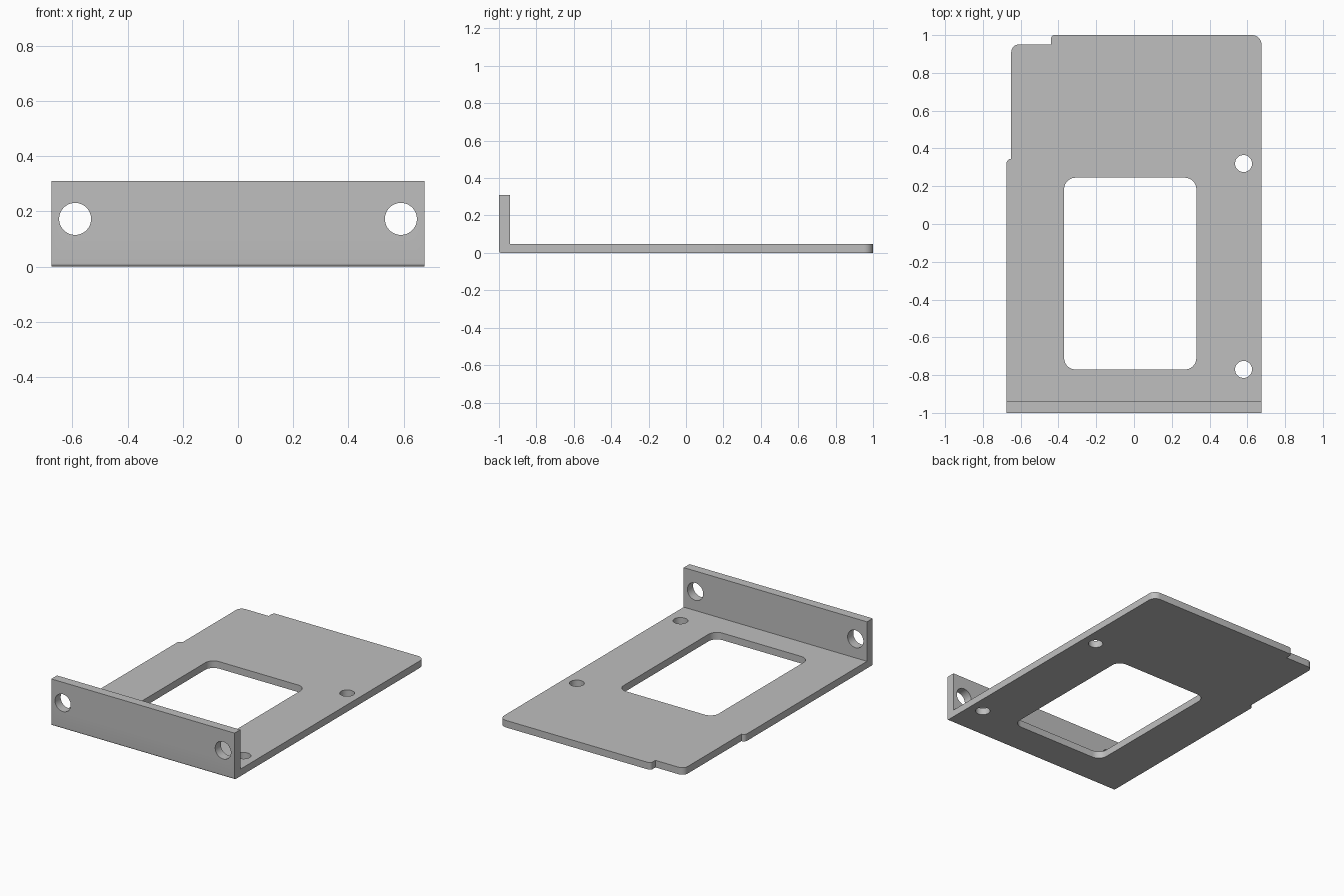
import bpy
import bmesh
from math import sin, cos, pi, radians
from mathutils import Vector, Matrix

if "Cube" in bpy.data.objects:
    bpy.data.objects.remove(bpy.data.objects["Cube"], do_unlink=True)

HALF_W = 0.675
SHEET = 0.047
FLANGE_BACK = -0.94

grey = bpy.data.materials.new("bare_metal_grey")
grey.use_nodes = True
grey.diffuse_color = (0.52, 0.52, 0.52, 1)
grey.node_tree.nodes["Principled BSDF"].inputs["Base Color"].default_value = (0.52, 0.52, 0.52, 1)


def rounded(corners, steps=8):
    """Outline from (x, y, radius) corners, with right-angle corners rounded."""
    pts = []
    for i, (x, y, r) in enumerate(corners):
        p = Vector((x, y))
        if r == 0:
            pts.append(p)
            continue
        a = (Vector(corners[i - 1][:2]) - p).normalized() * r
        b = (Vector(corners[(i + 1) % len(corners)][:2]) - p).normalized() * r
        for k in range(steps + 1):
            t = k / steps * pi / 2
            pts.append(p + a * (1 - sin(t)) + b * (1 - cos(t)))
    return pts


def circle(x, y, r, sides=48):
    return [Vector((x + r * cos(2 * pi * k / sides), y + r * sin(2 * pi * k / sides)))
            for k in range(sides)]


def prism(name, outline, low, high, matrix=Matrix()):
    """Extrude an outline from low to high along its own z, then place it."""
    bm = bmesh.new()
    face = bm.faces.new([bm.verts.new((p.x, p.y, low)) for p in outline])
    top = bmesh.ops.extrude_face_region(bm, geom=[face])["geom"]
    bmesh.ops.translate(bm, vec=(0, 0, high - low),
                        verts=[v for v in top if isinstance(v, bmesh.types.BMVert)])
    bmesh.ops.transform(bm, matrix=matrix, verts=bm.verts)
    bmesh.ops.recalc_face_normals(bm, faces=bm.faces)
    mesh = bpy.data.meshes.new(name)
    bm.to_mesh(mesh)
    bm.free()
    mesh.materials.append(grey)
    obj = bpy.data.objects.new(name, mesh)
    bpy.context.collection.objects.link(obj)
    return obj


def combine(target, tool, operation):
    mod = target.modifiers.new(operation.lower(), "BOOLEAN")
    mod.operation = operation
    mod.solver = "EXACT"
    mod.object = tool
    bpy.context.view_layer.objects.active = target
    bpy.ops.object.modifier_apply(modifier=mod.name)
    bpy.data.objects.remove(tool, do_unlink=True)


# Flat plate with a notched left rear corner
bracket = prism("mounting_bracket", rounded([
    (-HALF_W, -0.97, 0), (HALF_W, -0.97, 0), (HALF_W, 1, 0.05),
    (-0.44, 1, 0.02), (-0.44, 0.95, 0), (-0.65, 0.95, 0.04),
    (-0.65, 0.345, 0), (-HALF_W, 0.345, 0.024)]), 0, SHEET)

# Upright front flange with a softened bend; profile (y, z) runs along x
along_x = Matrix(((0, 0, 1, 0), (1, 0, 0, 0), (0, 1, 0, 0), (0, 0, 0, 1)))
flange = prism("front_flange", rounded([
    (-1, 0, 0.012), (FLANGE_BACK, 0, 0), (FLANGE_BACK, 0.31, 0), (-1, 0.31, 0)]),
    -HALF_W, HALF_W, along_x)
combine(bracket, flange, "UNION")

# Large rounded window
window = prism("window_cutter", rounded([
    (-0.37, -0.77, 0.06), (0.33, -0.77, 0.06),
    (0.33, 0.245, 0.06), (-0.37, 0.245, 0.06)]), -0.1, 0.2)
combine(bracket, window, "DIFFERENCE")

# Plate screw holes
for y in (-0.77, 0.32):
    combine(bracket, prism("plate_hole_cutter", circle(0.58, y, 0.045), -0.1, 0.2), "DIFFERENCE")

# Flange screw holes
for x in (-0.59, 0.59):
    cutter = prism("flange_hole_cutter", circle(x, 0.173, 0.058), 0.8, 1.1,
                   Matrix.Rotation(radians(90), 4, "X"))
    combine(bracket, cutter, "DIFFERENCE")

bpy.ops.object.select_all(action="DESELECT")
bracket.select_set(True)
bpy.context.view_layer.objects.active = bracket
bpy.ops.object.shade_smooth_by_angle(angle=radians(30))
